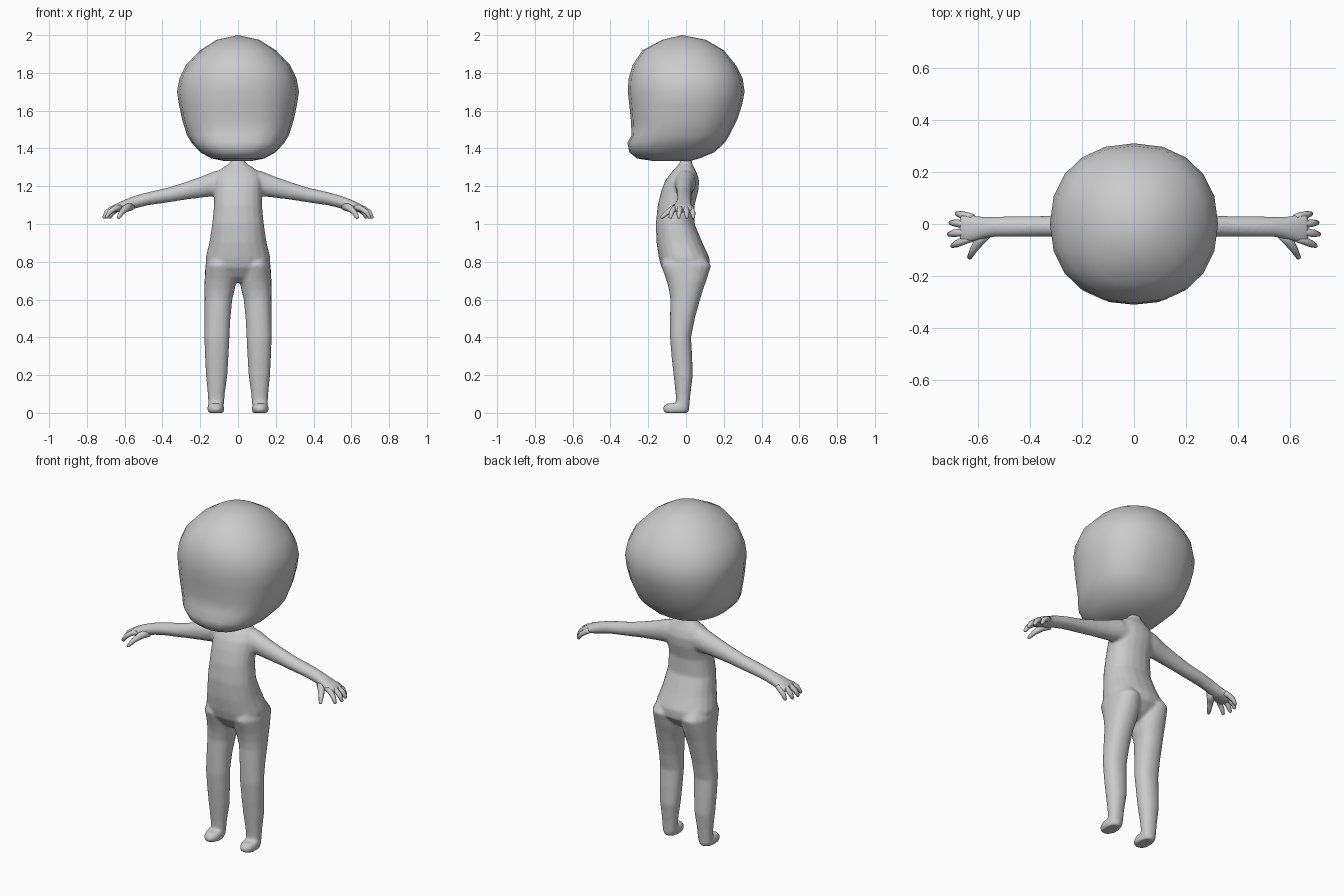
import bpy, bmesh, math
from mathutils import Vector

cube = bpy.data.objects.get("Cube")
if cube:
    bpy.data.objects.remove(cube, do_unlink=True)

# One plain grey for the whole figure
grey = bpy.data.materials.new("plain_grey")
grey.use_nodes = True
grey.diffuse_color = (0.6, 0.6, 0.6, 1)
grey.node_tree.nodes["Principled BSDF"].inputs["Base Color"].default_value = (0.6, 0.6, 0.6, 1)


def power(value, n):
    """Superellipse helper: n = 2 is round, larger is squarer."""
    return math.copysign(abs(value) ** (2 / n), value)


def angles(count):
    return [2 * math.pi * i / count for i in range(count)]


def level_ring(z, width, front, back, x=0, n=2, count=20):
    """Horizontal cross-section given by half width and front and back edges."""
    mid, depth = (front + back) / 2, (back - front) / 2
    return [Vector((x + width * power(math.cos(a), n),
                    mid + depth * power(math.sin(a), n), z)) for a in angles(count)]


def upright_ring(x, bottom, top, front, back, side, count=16):
    """Vertical cross-section across an arm."""
    return [Vector((side * x,
                    (front + back) / 2 + (back - front) / 2 * math.cos(a),
                    (bottom + top) / 2 + (top - bottom) / 2 * math.sin(a)))
            for a in angles(count)]


def loft(bm, rings, tip=None):
    """Skin a closed shape over the rings, ending flat or in a tip."""
    loops = [[bm.verts.new(p) for p in ring] for ring in rings]
    count = len(loops[0])
    for low, high in zip(loops, loops[1:]):
        for i in range(count):
            j = (i + 1) % count
            bm.faces.new((low[i], low[j], high[j], high[i]))
    bm.faces.new(loops[0][::-1])
    if tip is None:
        bm.faces.new(loops[-1])
    else:
        end = bm.verts.new(tip)
        for i in range(count):
            bm.faces.new((loops[-1][i], loops[-1][(i + 1) % count], end))


def finger(bm, path, radii):
    """Tapered tube along a path, closed by a short rounded tip."""
    path = [Vector(p) for p in path]
    rings = []
    for i, (point, radius) in enumerate(zip(path, radii)):
        heading = path[min(i + 1, len(path) - 1)] - path[max(i - 1, 0)]
        turn = heading.to_track_quat('Z', 'Y')
        rings.append([point + turn @ Vector((radius * math.cos(a), radius * math.sin(a), 0))
                      for a in angles(8)])
    loft(bm, rings, path[-1] + heading.normalized() * radii[-1] * 0.6)


def finish(bm, name):
    bmesh.ops.recalc_face_normals(bm, faces=bm.faces[:])
    mesh = bpy.data.meshes.new(name)
    bm.to_mesh(mesh)
    bm.free()
    mesh.materials.append(grey)
    mesh.shade_smooth()
    obj = bpy.data.objects.new(name, mesh)
    bpy.context.collection.objects.link(obj)
    return obj


# Head: height, half width, front, back, squareness
head_rows = [
    (1.333, .07, -.17, .02, 2), (1.347, .14, -.26, .07, 2.2),
    (1.38, .2, -.3, .15, 2.4), (1.43, .245, -.31, .205, 2.5),
    (1.47, .27, -.288, .23, 2.5), (1.55, .295, -.292, .27, 2.4),
    (1.63, .312, -.3, .297, 2.3), (1.7, .323, -.308, .31, 2.2),
    (1.77, .31, -.304, .3, 2.2), (1.84, .277, -.283, .265, 2.2),
    (1.92, .2, -.23, .2, 2.1), (1.975, .113, -.125, .105, 2)]
bm = bmesh.new()
loft(bm, [level_ring(z, w, f, b, n=n) for z, w, f, b, n in head_rows], Vector((0, -.02, 2)))
finish(bm, "head")

# Torso and neck: height, half width, front, back
torso_rows = [
    (.69, .05, -.06, .04), (.72, .11, -.095, .08), (.77, .17, -.13, .125),
    (.82, .172, -.144, .125), (.9, .152, -.156, .088), (1, .137, -.16, .046),
    (1.1, .127, -.15, .046), (1.18, .128, -.13, .066), (1.23, .13, -.11, .07),
    (1.27, .115, -.08, .058), (1.3, .08, -.052, .042), (1.32, .045, -.035, .033),
    (1.345, .032, -.028, .03), (1.39, .032, -.028, .03)]
bm = bmesh.new()
loft(bm, [level_ring(*row, n=2.2) for row in torso_rows])

# Legs and feet: height, inner edge, outer edge, front, back
leg_rows = [
    (.84, .04, .15, -.11, .09), (.78, .016, .173, -.132, .134),
    (.7, .01, .177, -.103, .108), (.65, .018, .177, -.09, .09),
    (.6, .03, .177, -.083, .075), (.5, .04, .177, -.085, .047),
    (.4, .045, .178, -.085, .027), (.3, .05, .175, -.077, .033),
    (.2, .056, .17, -.066, .036), (.1, .07, .16, -.055, .024), (.02, .076, .157, -.05, .016)]
foot_rows = [
    (0, .078, .157, -.112, .012), (.015, .073, .162, -.123, .017),
    (.035, .074, .161, -.12, .018), (.05, .08, .155, -.1, .014)]

# Arms and palms: distance out, bottom, top, front, back
arm_rows = [
    (.04, 1.15, 1.29, -.06, .055), (.12, 1.148, 1.282, -.06, .052),
    (.2, 1.138, 1.25, -.055, .04), (.28, 1.128, 1.222, -.051, .034),
    (.37, 1.114, 1.193, -.049, .031), (.48, 1.098, 1.168, -.05, .031),
    (.54, 1.083, 1.152, -.05, .028), (.59, 1.069, 1.133, -.06, .03),
    (.63, 1.064, 1.115, -.072, .036), (.67, 1.058, 1.094, -.072, .036)]
for side in (-1, 1):
    for rows in (leg_rows, foot_rows):
        loft(bm, [level_ring(z, (o - i) / 2, f, b, side * (i + o) / 2, 2.2)
                  for z, i, o, f, b in rows])
    loft(bm, [upright_ring(*row, side) for row in arm_rows])

# Fuse torso and limbs into one soft skin
body = finish(bm, "body")
fuse = body.modifiers.new("fuse", 'REMESH')
fuse.mode = 'VOXEL'
fuse.voxel_size = 0.008
fuse.use_smooth_shade = True
soften = body.modifiers.new("soften", 'SMOOTH')
soften.factor = 0.5
soften.iterations = 8

# Four curled fingers and a thumb, mirrored to the other hand
bm = bmesh.new()
for root, knuckle, out in ((.022, .036, .676), (-.004, .004, .7), (-.03, -.036, .706), (-.052, -.076, .693)):
    tip = knuckle * 1.1
    finger(bm, [(.62, root, 1.09), (out - .04, (root + knuckle) / 2, 1.081),
                (out - .012, knuckle, 1.062), (out + .005, tip, 1.033)],
           (.016, .015, .014, .009))
finger(bm, [(.565, -.03, 1.095), (.595, -.067, 1.082), (.617, -.1, 1.06), (.633, -.13, 1.034)],
       (.024, .02, .014, .009))
fingers = finish(bm, "fingers")
mirror = fingers.modifiers.new("other_hand", 'MIRROR')
mirror.use_mirror_merge = False
